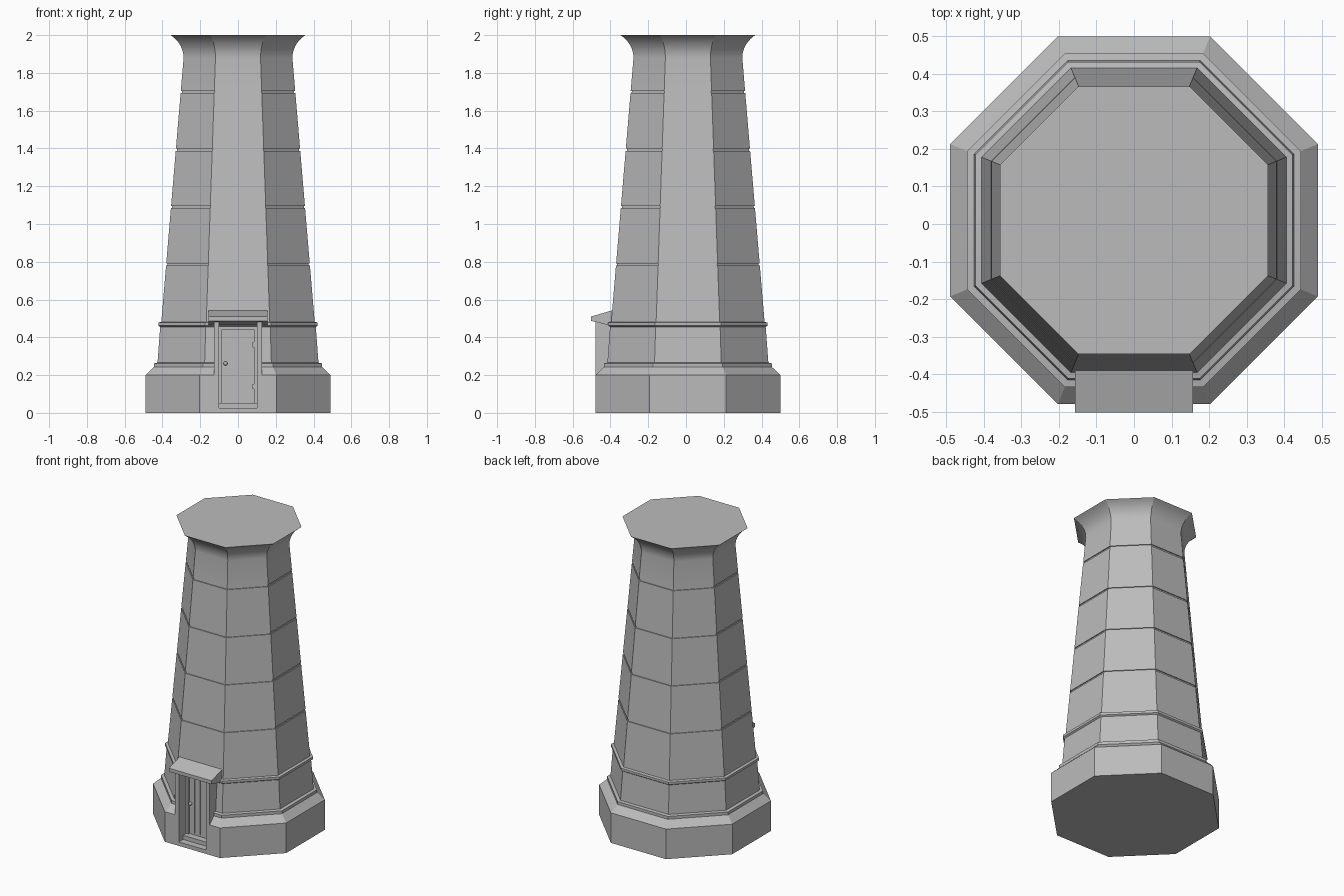
import bpy, bmesh, math
from mathutils import Vector

if "Cube" in bpy.data.objects:
    bpy.data.objects.remove(bpy.data.objects["Cube"], do_unlink=True)

stone = bpy.data.materials.new("grey_stone")
stone.use_nodes = True
GREY = (0.5, 0.5, 0.5, 1)
stone.diffuse_color = GREY
stone.node_tree.nodes["Principled BSDF"].inputs["Base Color"].default_value = GREY
CY = 0.01  # tower axis in y


def finish(name, bm):
    bmesh.ops.recalc_face_normals(bm, faces=bm.faces)
    mesh = bpy.data.meshes.new(name)
    bm.to_mesh(mesh)
    bm.free()
    mesh.materials.append(stone)
    ob = bpy.data.objects.new(name, mesh)
    bpy.context.collection.objects.link(ob)
    return ob


def box(name, x0, x1, y0, y1, z0, z1):
    bm = bmesh.new()
    bmesh.ops.create_cube(bm, size=1)
    for v in bm.verts:
        v.co = Vector(((x0 + x1) / 2 + v.co.x * (x1 - x0),
                       (y0 + y1) / 2 + v.co.y * (y1 - y0),
                       (z0 + z1) / 2 + v.co.z * (z1 - z0)))
    return finish(name, bm)


def octagon_loft(name, profile):
    """Stack octagons given as (apothem, height)."""
    bm = bmesh.new()
    rings = []
    for a, z in profile:
        r = a / math.cos(math.pi / 8)
        rings.append([bm.verts.new((r * math.cos((i + 0.5) * math.pi / 4),
                                    CY + r * math.sin((i + 0.5) * math.pi / 4), z))
                      for i in range(8)])
    for lo, hi in zip(rings, rings[1:]):
        for i in range(8):
            j = (i + 1) % 8
            bm.faces.new((lo[i], lo[j], hi[j], hi[i]))
    bm.faces.new(rings[0])
    bm.faces.new(rings[-1])
    return finish(name, bm)


def shaft(z):
    return 0.406 + (z - 0.482) * (0.288 - 0.406) / (1.88 - 0.482)


# Tower outline: plinth, ring moulding, lower wall, band
outline = [(0.49, 0), (0.49, 0.2), (0.445, 0.243), (0.445, 0.262), (0.426, 0.266),
           (0.412, 0.455), (0.422, 0.462), (0.422, 0.478), (shaft(0.482), 0.482)]
# Shaft with a narrow groove at each course
for z in (0.785, 1.09, 1.393, 1.699):
    lo, hi = z - 0.006, z + 0.006
    outline += [(shaft(lo), lo), (shaft(lo) - 0.006, lo), (shaft(hi) - 0.006, hi), (shaft(hi), hi)]
# Flared top
outline += [(0.288, 1.88)]
for i in range(1, 10):
    t = i / 9
    a = t * math.pi * 0.3
    outline.append((0.288 + 0.069 * (1 - math.cos(a)) / (1 - math.cos(math.pi * 0.3)),
                    1.88 + 0.12 * math.sin(a) / math.sin(math.pi * 0.3)))
tower = octagon_loft("tower", outline)

# Door recess
cutter = box("recess_cutter", -0.1, 0.1, -0.6, -0.385, 0.026, 0.457)
cutter.hide_render = True
mod = tower.modifiers.new("recess", "BOOLEAN")
mod.operation = "DIFFERENCE"
mod.solver = "EXACT"
mod.object = cutter
bpy.context.view_layer.objects.active = tower
tower.select_set(True)
bpy.ops.object.modifier_apply(modifier=mod.name)
bpy.data.objects.remove(cutter, do_unlink=True)
bpy.ops.object.shade_smooth_by_angle(angle=math.radians(25))
tower.select_set(False)

# Porch walls on both sides of the door
for side, s in (("left", 1), ("right", -1)):
    x0, x1 = sorted((s * 0.1, s * 0.127))
    box(side + "_porch_wall", x0, x1, -0.48, -0.39, 0.2, 0.482)

# Sloping porch roof
bm = bmesh.new()
section = [(-0.502, 0.487), (-0.502, 0.51), (-0.39, 0.543), (-0.39, 0.46)]
ends = [[bm.verts.new((x, y, z)) for y, z in section] for x in (-0.157, 0.157)]
for end in ends:
    bm.faces.new(end)
for i in range(4):
    j = (i + 1) % 4
    bm.faces.new((ends[0][i], ends[0][j], ends[1][j], ends[1][i]))
finish("porch_roof", bm)

# Doorstep, door frame and planks
box("doorstep", -0.1, 0.1, -0.435, -0.385, 0.026, 0.053)
box("door_panel", -0.1, 0.1, -0.392, -0.384, 0.053, 0.457)
for side, s in (("left", 1), ("right", -1)):
    x0, x1 = sorted((s * 0.084, s * 0.1))
    box(side + "_door_frame", x0, x1, -0.404, -0.385, 0.053, 0.457)
box("door_lintel", -0.084, 0.084, -0.404, -0.385, 0.441, 0.457)
for i in range(4):
    x = -0.06 + i * 0.04
    box("door_plank_%d" % (i + 1), x - 0.017, x + 0.017, -0.397, -0.39, 0.065, 0.435)

# Door knob and hinges
bm = bmesh.new()
bmesh.ops.create_uvsphere(bm, u_segments=12, v_segments=8, radius=0.011)
bmesh.ops.translate(bm, verts=bm.verts, vec=(-0.066, -0.407, 0.262))
knob = finish("door_knob", bm)
knob.data.shade_smooth()
for i, z in enumerate((0.14, 0.36)):
    box("hinge_%d" % (i + 1), 0.076, 0.09, -0.408, -0.395, z - 0.014, z + 0.014)
